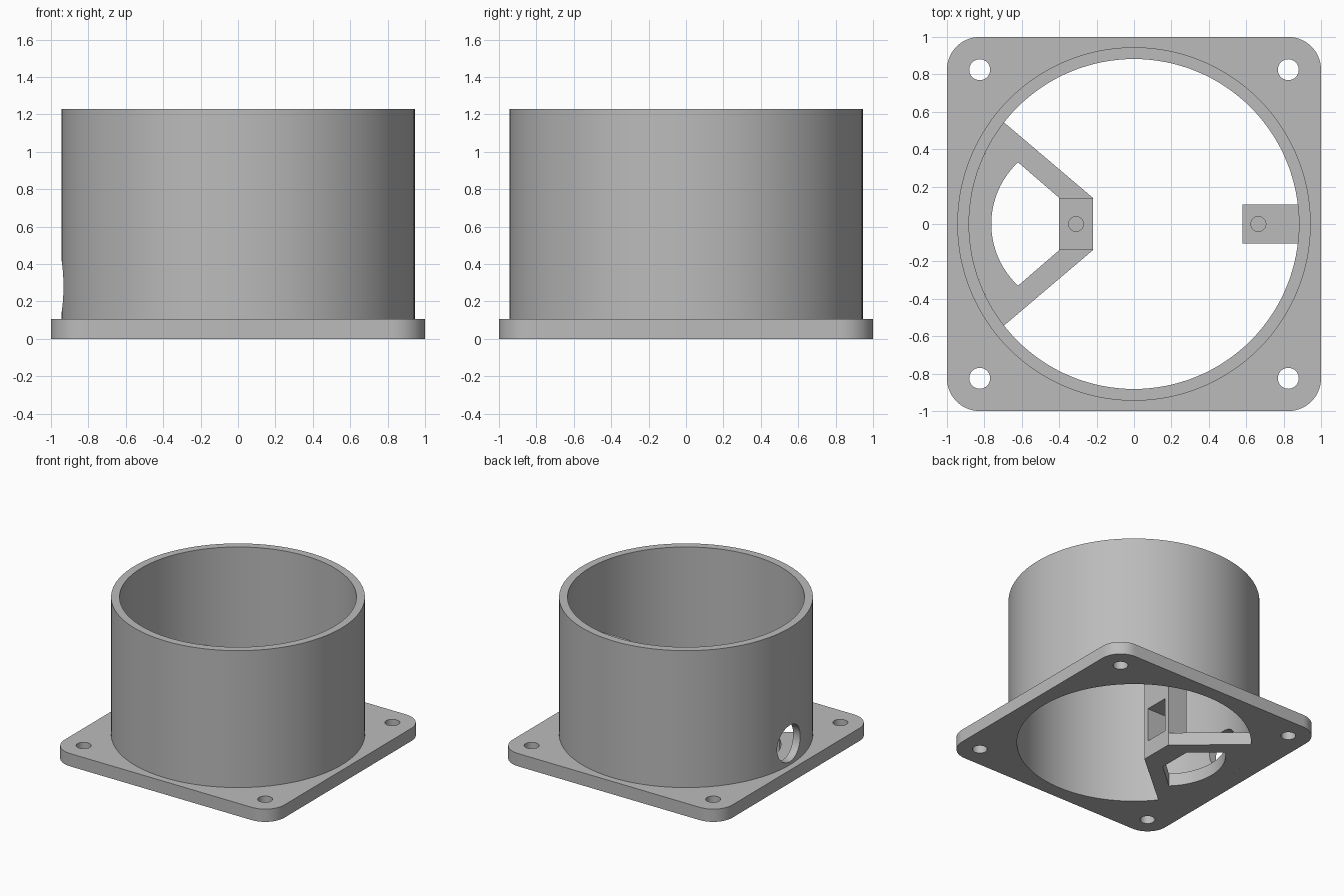
import bpy, bmesh
from math import sin, cos, pi, radians, atan2, hypot

if "Cube" in bpy.data.objects:
    bpy.data.objects.remove(bpy.data.objects["Cube"])

OUTER, INNER = 0.945, 0.882
FLANGE, TOP, POST = 0.105, 1.23, 0.68
SEG = 128

grey = bpy.data.materials.new("plain grey")
grey.use_nodes = True
colour = (0.5, 0.5, 0.5, 1)
grey.diffuse_color = colour
grey.node_tree.nodes["Principled BSDF"].inputs["Base Color"].default_value = colour


def arc(cx, cy, r, start, end, n):
    """Points along a circular arc, angles in radians."""
    steps = [start + (end - start) * i / n for i in range(n + 1)]
    return [(cx + r * cos(a), cy + r * sin(a)) for a in steps]


def circle(cx, cy, r, n=SEG):
    return arc(cx, cy, r, 0, 2 * pi, n)[:-1]


def rect(x0, x1, y):
    return [(x0, -y), (x1, -y), (x1, y), (x0, y)]


def prism(name, outline, z0, z1):
    """Extrude a flat outline from z0 up to z1."""
    bm = bmesh.new()
    face = bm.faces.new([bm.verts.new((x, y, z0)) for x, y in outline])
    up = bmesh.ops.extrude_face_region(bm, geom=[face])["geom"]
    verts = [v for v in up if isinstance(v, bmesh.types.BMVert)]
    bmesh.ops.translate(bm, verts=verts, vec=(0, 0, z1 - z0))
    bmesh.ops.recalc_face_normals(bm, faces=bm.faces)
    mesh = bpy.data.meshes.new(name)
    bm.to_mesh(mesh)
    bm.free()
    mesh.materials.append(grey)
    obj = bpy.data.objects.new(name, mesh)
    bpy.context.collection.objects.link(obj)
    return obj


def cut(obj, *cutters):
    """Subtract each cutter, then discard it."""
    for cutter in cutters:
        cutter.hide_render = True
        mod = obj.modifiers.new("cut", "BOOLEAN")
        mod.operation, mod.solver, mod.object = "DIFFERENCE", "EXACT", cutter
        bpy.context.view_layer.objects.active = obj
        bpy.ops.object.modifier_apply(modifier=mod.name)
        bpy.data.objects.remove(cutter)


# Square flange with rounded corners, bore and four screw holes
r, c = 0.175, 0.825
outline = []
for i, (sx, sy) in enumerate([(1, 1), (-1, 1), (-1, -1), (1, -1)]):
    outline += arc(sx * c, sy * c, r, i * pi / 2, (i + 1) * pi / 2, 14)
flange = prism("flange", outline, 0, FLANGE)
cut(flange, prism("bore", circle(0, 0, INNER), -0.1, 0.3),
    *[prism("screw_hole", circle(x, y, 0.056, 32), -0.1, 0.3)
      for x in (-c, c) for y in (-c, c)])

# Tube with a round port in its left-hand wall
tube = prism("tube", circle(0, 0, OUTER), FLANGE, TOP)
port = prism("port", circle(0, 0, 0.15, 48), -0.2, 0.2)
port.rotation_euler.y = pi / 2
port.location = (-0.92, 0, 0.28)
cut(tube, prism("bore", circle(0, 0, INNER), 0, 1.5), port)

# Bracket with two arms reaching from the wall to the post
half = radians(38)
bracket = prism("bracket", [(-0.22, 0.14)] + arc(0, 0, INNER, pi - half, pi + half, 28)
                + [(-0.22, -0.14)], 0, FLANGE)
swing = atan2(0.33, 0.31)
window = [(-0.40, 0.14)] + arc(-0.31, 0, hypot(0.33, 0.31), pi - swing, pi + swing, 32)
cut(bracket, prism("window", window + [(-0.40, -0.14)], -0.1, 0.3))

# Post with a cable slot and a pilot hole
post = prism("post", rect(-0.40, -0.22, 0.14), FLANGE, POST)
cut(post, prism("slot", rect(-0.5, -0.1, 0.10), 0.14, 0.42),
    prism("pilot_hole", circle(-0.31, 0, 0.04, 32), 0.5, 0.8))

# Lug on the opposite wall with a matching pilot hole
lug = prism("lug", rect(0.58, 0.90, 0.103), 0.40, POST)
cut(lug, prism("pilot_hole", circle(0.665, 0, 0.04, 32), 0.5, 0.8))

# Smooth the round walls, keep the edges sharp
bpy.ops.object.select_all(action="DESELECT")
for obj in (flange, tube, bracket, post, lug):
    obj.select_set(True)
bpy.context.view_layer.objects.active = tube
bpy.ops.object.shade_smooth_by_angle(angle=radians(30))
